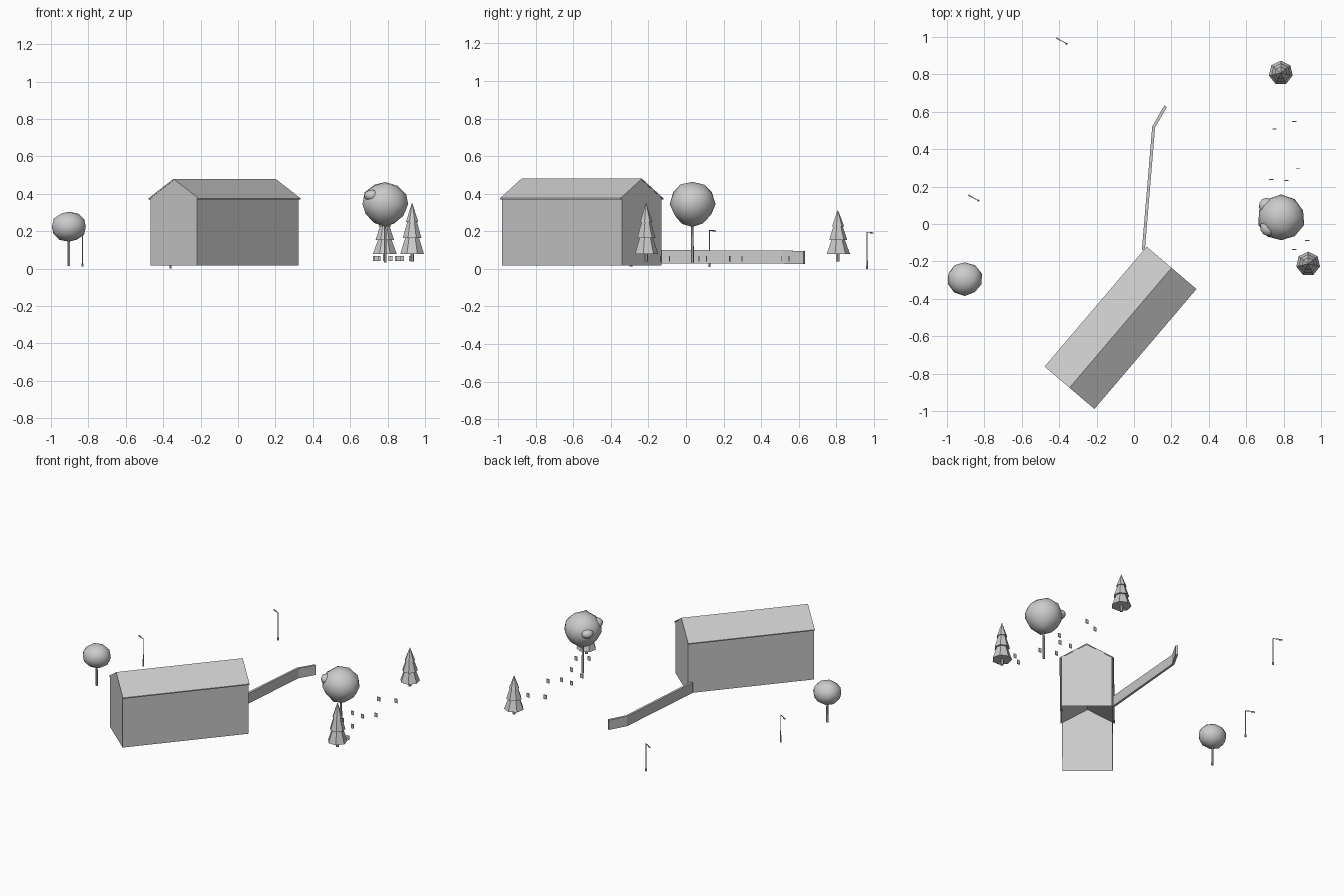
import bpy, bmesh, math, random
from mathutils import Vector, Matrix

if "Cube" in bpy.data.objects:
    bpy.data.objects.remove(bpy.data.objects["Cube"])

random.seed(4)


def mesh_object(name, bm, smooth=False):
    bmesh.ops.recalc_face_normals(bm, faces=bm.faces)
    me = bpy.data.meshes.new(name)
    bm.to_mesh(me)
    bm.free()
    for p in me.polygons:
        p.use_smooth = smooth
    ob = bpy.data.objects.new(name, me)
    bpy.context.collection.objects.link(ob)
    return ob


def add_cone(bm, x, y, z0, z1, r0, r1, sides, caps=True):
    m = Matrix.Translation((x, y, (z0 + z1) / 2))
    bmesh.ops.create_cone(bm, cap_ends=caps, segments=sides, radius1=r0, radius2=r1,
                          depth=z1 - z0, matrix=m)


def add_box(bm, centre, size, angle=0):
    m = Matrix.Translation(centre) @ Matrix.Rotation(angle, 4, 'Z') @ Matrix.Diagonal((*size, 1))
    bmesh.ops.create_cube(bm, size=1, matrix=m)


def extrude_profile(bm, profile, length, skip=(), caps=True):
    """Sweep a (y, z) outline along x; skip leaves out chosen side faces."""
    a, b = ([bm.verts.new((s * length / 2, y, z)) for y, z in profile] for s in (-1, 1))
    n = len(profile)
    for i in range(n):
        if i not in skip:
            j = (i + 1) % n
            bm.faces.new((a[i], a[j], b[j], b[i]))
    if caps:
        bm.faces.new(a)
        bm.faces.new(b[::-1])


# Barn: walls open underneath, thin gabled roof
LENGTH, HALF, EAVE, RIDGE, BASE = 0.838, 0.162, 0.381, 0.475, 0.017
place = Matrix.Translation((-0.072, -0.555, 0)) @ Matrix.Rotation(math.radians(49.6), 4, 'Z')
bm = bmesh.new()
extrude_profile(bm, [(-HALF, BASE), (-HALF, EAVE), (0, RIDGE), (HALF, EAVE), (HALF, BASE)],
                LENGTH, skip=(1, 2, 4))
mesh_object("barn_walls", bm).matrix_world = place
bm = bmesh.new()
extrude_profile(bm, [(-0.175, 0.369), (-0.175, 0.376), (0, 0.48), (0.175, 0.376),
                     (0.175, 0.369), (0, 0.473)], LENGTH + 0.004)
mesh_object("barn_roof", bm).matrix_world = place

# Bent garden wall with mitred corner
path = [Vector(p) for p in ((0.05, -0.14), (0.105, 0.518), (0.169, 0.63))]
dirs = [(path[i + 1] - path[i]).normalized() for i in range(2)]
tangents = [dirs[0], (dirs[0] + dirs[1]).normalized(), dirs[1]]
bm = bmesh.new()
rings = []
for p, t, z0, z1 in zip(path, tangents, (0.027, 0.027, 0.026), (0.1, 0.097, 0.095)):
    side = Vector((-t.y, t.x)) * 0.008
    rings.append([bm.verts.new((*(p + s * side), z))
                  for s, z in ((-1, z0), (1, z0), (1, z1), (-1, z1))])
for a, b in zip(rings, rings[1:]):
    for i in range(4):
        j = (i + 1) % 4
        bm.faces.new((a[i], a[j], b[j], b[i]))
bm.faces.new(rings[0])
bm.faces.new(rings[-1][::-1])
mesh_object("garden_wall", bm)

# Street lamps: foot, pole, arm and head
ARM = math.atan2(0.03, -0.054)
for i, (x, y, z) in enumerate(((-0.36, 0.964, 0.0), (-0.832, 0.125, 0.01)), 1):
    bm = bmesh.new()
    dx, dy = math.cos(ARM), math.sin(ARM)
    add_cone(bm, x, y, z, z + 0.018, 0.006, 0.006, 6)
    add_cone(bm, x, y, z + 0.018, z + 0.196, 0.0035, 0.0025, 6)
    add_box(bm, (x + dx * 0.025, y + dy * 0.025, z + 0.194), (0.052, 0.004, 0.004), ARM)
    add_box(bm, (x + dx * 0.05, y + dy * 0.05, z + 0.191), (0.024, 0.008, 0.006), ARM)
    mesh_object(f"street_lamp_{i}", bm)


def add_blob(bm, centre, radii, noise=0.03, cone=0.0):
    blob = bmesh.ops.create_icosphere(bm, subdivisions=2, radius=1)
    for v in blob["verts"]:
        c = v.co * (1 + random.uniform(-noise, noise))
        if c.z < 0:  # draw the underside in
            c.xy = c.xy * (1 + cone * c.z)
        v.co = Vector(centre) + Vector([a * r for a, r in zip(c, radii)])


# Round trees: thin trunk and lumpy crown
def round_tree(name, x, y, base, centre_z, radii, lumps=(), cone=0.0):
    bm = bmesh.new()
    add_cone(bm, x, y, base, centre_z - radii[2] * 0.6, 0.008, 0.006, 6)
    mesh_object(name + "_trunk", bm)
    bm = bmesh.new()
    add_blob(bm, (x, y, centre_z), radii, cone=cone)
    for centre, r in lumps:
        add_blob(bm, centre, r)
    mesh_object(name + "_crown", bm, smooth=True)


round_tree("small_tree", -0.905, -0.293, 0.013, 0.224, (0.094, 0.09, 0.081))
round_tree("large_tree", 0.787, 0.034, 0.033, 0.344, (0.126, 0.124, 0.12),
           (((0.718, -0.02, 0.391), (0.044, 0.044, 0.032)),
            ((0.708, 0.098, 0.36), (0.04, 0.042, 0.032))), cone=0.15)


# Pines: three stacked flared tiers on a short trunk
def pine(name, x, y, base, top):
    bm = bmesh.new()
    add_cone(bm, x, y, base, base + 0.06, 0.01, 0.01, 7)
    mesh_object(name + "_trunk", bm)
    bm = bmesh.new()
    low = base + 0.039
    h = top - low
    for f0, f1, r0, r1 in ((0, 0.38, 0.065, 0.032), (0.31, 0.68, 0.051, 0.022),
                           (0.62, 1, 0.034, 0)):
        add_cone(bm, x, y, low + f0 * h, low + f1 * h, r0, r1, 7)
    mesh_object(name + "_foliage", bm)


pine("pine_back", 0.785, 0.808, 0.04, 0.315)
pine("pine_front", 0.931, -0.213, 0.039, 0.354)

# Small upright stones scattered between the trees
stones = [(0.734, 0.238), (0.752, 0.507), (0.857, 0.549), (0.876, 0.298), (0.815, 0.232),
          (0.926, -0.088), (0.857, -0.136), (0.85, 0.07), (0.742, 0.11)]
for i, (x, y) in enumerate(stones, 1):
    bm = bmesh.new()
    add_box(bm, (x, y, 0.054), (0.022, 0.005, 0.029))
    mesh_object(f"stone_{i}", bm)
